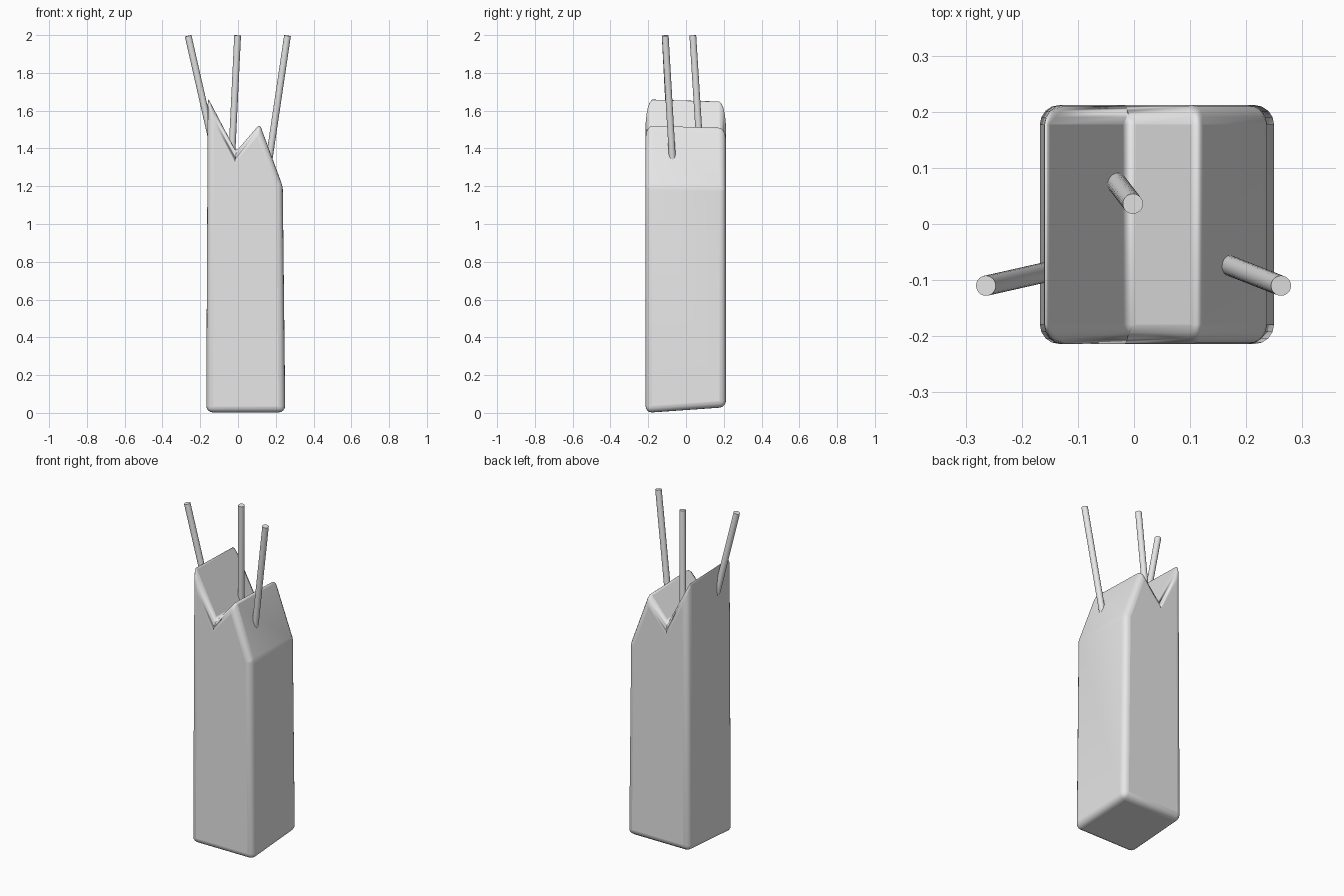
import bpy, bmesh
from mathutils import Vector

if "Cube" in bpy.data.objects:
    bpy.data.objects.remove(bpy.data.objects["Cube"], do_unlink=True)

# One plain grey for everything
grey = bpy.data.materials.new("light_grey")
grey.use_nodes = True
colour = (0.8, 0.8, 0.8, 1)
grey.diffuse_color = colour
grey.node_tree.nodes["Principled BSDF"].inputs["Base Color"].default_value = colour


def finish(obj, angle):
    obj.data.materials.append(grey)
    bpy.ops.object.select_all(action="DESELECT")
    obj.select_set(True)
    bpy.context.view_layer.objects.active = obj
    bpy.ops.object.shade_smooth_by_angle(angle=angle)


def body():
    # Outline in x and z, with the notched top; the base and ridges tilt a little in depth
    outline = [(-0.168, 0), (0.25, 0), (0.237, 1.2), (0.115, 1.53), (-0.01, 1.385), (-0.16, 1.67)]
    bm = bmesh.new()
    front = [bm.verts.new((x, -0.214, z)) for x, z in outline]
    back = [bm.verts.new((x, 0.212, z + (0.03 if z == 0 else -0.012))) for x, z in outline]
    bm.faces.new(front)
    bm.faces.new(back[::-1])
    n = len(outline)
    for i in range(n):
        j = (i + 1) % n
        bm.faces.new((front[j], front[i], back[i], back[j]))
    bmesh.ops.recalc_face_normals(bm, faces=bm.faces)

    # Ridges and valley are rounded more tightly than the outer edges
    weight = bm.edges.layers.float.new("bevel_weight_edge")
    for e in bm.edges:
        along_depth = abs(e.verts[0].co.y - e.verts[1].co.y) > 0.1
        e[weight] = 0.55 if along_depth and e.verts[0].co.z > 1 else 1.0
    mesh = bpy.data.meshes.new("body")
    bm.to_mesh(mesh)
    bm.free()
    obj = bpy.data.objects.new("body", mesh)
    bpy.context.collection.objects.link(obj)
    bevel = obj.modifiers.new("rounded_edges", "BEVEL")
    bevel.limit_method = "WEIGHT"
    bevel.width = 0.035
    bevel.segments = 4
    finish(obj, 0.7)


def rod(name, top, bottom):
    top, bottom = Vector(top), Vector(bottom)
    axis = top - bottom
    bpy.ops.mesh.primitive_cylinder_add(vertices=24, radius=0.018, depth=axis.length,
                                        location=(top + bottom) / 2)
    obj = bpy.context.object
    obj.name = name
    obj.rotation_euler = axis.to_track_quat("Z", "Y").to_euler()
    finish(obj, 0.6)


body()
rod("right_rod", (-0.264, -0.11, 1.996), (-0.14, -0.082, 1.45))
rod("left_rod", (0.262, -0.11, 1.997), (0.16, -0.07, 1.31))
rod("back_rod", (-0.002, 0.036, 1.998), (-0.032, 0.075, 1.38))
